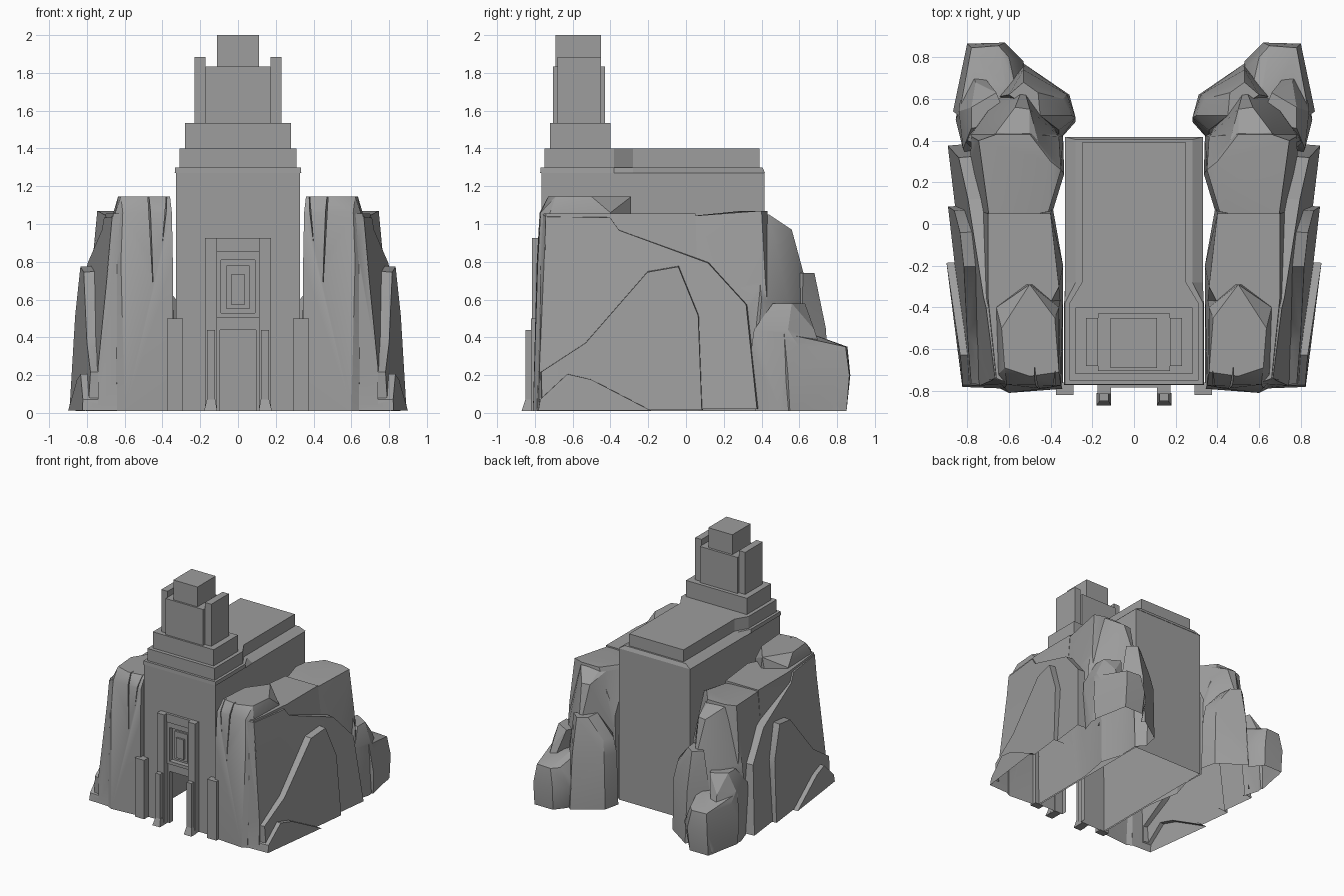
import bpy, bmesh, math
from mathutils import Vector

old = bpy.data.objects.get("Cube")
if old:
    bpy.data.objects.remove(old, do_unlink=True)

stone = bpy.data.materials.new("grey stone")
stone.use_nodes = True
stone.diffuse_color = (0.34, 0.34, 0.34, 1)
stone.node_tree.nodes["Principled BSDF"].inputs["Base Color"].default_value = stone.diffuse_color


def finish(name, bm, mirrored=False):
    bmesh.ops.recalc_face_normals(bm, faces=bm.faces)
    mesh = bpy.data.meshes.new(name)
    bm.to_mesh(mesh)
    bm.free()
    mesh.materials.append(stone)
    ob = bpy.data.objects.new(name, mesh)
    bpy.context.collection.objects.link(ob)
    if mirrored:
        mirror(ob)
    return ob


def mirror(ob):
    ob.modifiers.new("both sides", 'MIRROR').use_mirror_merge = False


def loft(name, lower, upper, triangles=False, **options):
    """Closed solid between two matching loops of points."""
    bm = bmesh.new()
    a = [bm.verts.new(p) for p in lower]
    b = [bm.verts.new(p) for p in upper]
    bm.faces.new(a)
    bm.faces.new(b)
    for i in range(len(a)):
        j = (i + 1) % len(a)
        bm.faces.new((a[i], a[j], b[j], b[i]))
    if triangles:
        bmesh.ops.triangulate(bm, faces=bm.faces)
    return finish(name, bm, **options)


def at_height(outline, z):
    return [(x, y, z) for x, y in outline]


def prism(name, outline, bottom, top, **options):
    return loft(name, at_height(outline, bottom), at_height(outline, top), **options)


def box(name, xs, ys, zs, **options):
    (x0, x1), (y0, y1) = xs, ys
    return prism(name, [(x0, y0), (x1, y0), (x1, y1), (x0, y1)], *zs, **options)


def combine(target, tool, operation):
    tool.hide_render = True
    mod = target.modifiers.new("combine", 'BOOLEAN')
    mod.operation = operation
    mod.solver = 'EXACT'
    mod.object = tool
    with bpy.context.temp_override(object=target, active_object=target):
        bpy.ops.object.modifier_apply(modifier=mod.name)
    bpy.data.objects.remove(tool, do_unlink=True)


def remove_faces(ob, rule):
    bm = bmesh.new()
    bm.from_mesh(ob.data)
    bmesh.ops.delete(bm, geom=[f for f in bm.faces if rule(f)], context='FACES')
    bm.to_mesh(ob.data)
    bm.free()


def on_ground(face):
    return all(v.co.z < .025 for v in face.verts)


def rock(name, layers, mirrored=False):
    """Convex boulder from {height: plan points}."""
    bm = bmesh.new()
    for z, plan in layers.items():
        for x, y in plan:
            bm.verts.new((x, y, z))
    hull = bmesh.ops.convex_hull(bm, input=bm.verts)
    spare = set(hull["geom_interior"]) | set(hull["geom_unused"])
    bmesh.ops.delete(bm, geom=[v for v in spare if isinstance(v, bmesh.types.BMVert)], context='VERTS')
    bmesh.ops.dissolve_limit(bm, angle_limit=.03, verts=bm.verts, edges=bm.edges)
    return finish(name, bm, mirrored)


def slab(name, profile, reach, lean, taper, bend):
    """Leaning sheet of rock with a side outline, thinning to the front."""
    centre = sum((Vector(p) for p in profile), Vector((0, 0))) / len(profile)
    outer = []
    for p in profile:
        y, z = centre.lerp(Vector(p), .96)
        z = z if p[1] > .03 else p[1]
        outer.append((reach - lean * z - taper * max(0, bend - y), y, z))
    return loft(name, [(.6, y, z) for y, z in profile], outer, triangles=True)


# Open-bottomed hall with a doorway and a stepped window recess
hall = box("hall", (-.328, .328), (-.765, .415), (.01, 1.27))
combine(hall, box("doorway", (-.095, .095), (-.9, -.72), (-.1, .44)), 'DIFFERENCE')
combine(hall, box("window recess", (-.09, .09), (-.9, -.735), (.53, .81)), 'DIFFERENCE')
remove_faces(hall, lambda f: on_ground(f) or all(abs(v.co.y + .72) < .001 for v in f.verts))
box("window_frame", (-.06, .06), (-.75, -.73), (.55, .78))
box("window_pane", (-.035, .035), (-.765, -.73), (.57, .735))


# Roof layers, wider at the front
def roof_outline(front, rear, y0, y1):
    half = [(front, y0), (front, -.38), (rear, -.28), (rear, y1)]
    return half + [(-x, y) for x, y in reversed(half)]


loft("roof_ledge", at_height(roof_outline(.335, .33, -.772, .418), 1.27),
     at_height(roof_outline(.332, .28, -.77, .405), 1.3))
prism("roof_cap", roof_outline(.31, .25, -.75, .39), 1.3, 1.4)

# Stepped tower
box("tower_base", (-.28, .28), (-.72, -.4), (1.4, 1.535))
box("tower_shaft", (-.172, .172), (-.705, -.43), (1.535, 1.835))
box("tower_fin", (.172, .23), (-.68, -.45), (1.535, 1.885), mirrored=True)
box("tower_top", (-.112, .11), (-.69, -.45), (1.835, 2))

# Entrance columns, lintel and pillars
box("tall_column", (.11, .175), (-.815, -.76), (.01, .925), mirrored=True)
box("lintel", (-.11, .11), (-.785, -.76), (.855, .925))
box("window_surround_top", (-.11, .11), (-.775, -.76), (.81, .855))
box("window_surround_base", (-.11, .11), (-.775, -.76), (.505, .53))
box("window_surround_side", (.09, .11), (-.775, -.76), (.53, .81), mirrored=True)
box("front_column", (.122, .165), (-.85, -.81), (.01, .44), mirrored=True)
rock("column_foot", {.01: [(.11, -.87), (.18, -.87), (.18, -.81), (.11, -.81)],
                     .07: [(.12, -.85), (.165, -.85), (.165, -.81), (.12, -.81)]}, mirrored=True)
box("side_pillar", (.29, .375), (-.82, -.76), (.01, .5), mirrored=True)

# Cliff: front block with cracks
cliff = rock("cliff", {
    .01: [(.34, -.79), (.6, -.81), (.64, -.79), (.7, -.3), (.34, -.3)],
    .8: [(.345, -.79), (.62, -.785), (.65, -.76)],
    1.06: [(.35, -.775), (.61, -.77), (.65, -.72), (.66, -.4), (.36, -.4)],
    1.145: [(.36, -.71), (.5, -.73), (.62, -.69), (.635, -.5), (.5, -.29), (.38, -.45)]})
for x, low, shift in ((.45, .67, .03), (.4, .9, -.025)):
    combine(cliff, rock("crack", {
        low: [(x, -.83), (x, -.78)],
        1.2: [(x + shift, -.83), (x + shift - .02, -.83), (x + shift, -.67)]}), 'DIFFERENCE')


def fuse(part):
    combine(cliff, part, 'UNION')


# Cliff: blocks leaving a notch beside the hall
fuse(rock("middle_cliff", {
    .01: [(.34, -.5), (.34, -.2), (.39, .08), (.8, .08), (.79, -.5), (.74, -.78), (.6, -.79)],
    .25: [(.74, -.775)],
    1.055: [(.36, -.3), (.4, .05), (.7, .05), (.7, -.35), (.66, -.74), (.6, -.765)]}))
fuse(rock("rear_cliff", {
    .01: [(.39, .06), (.335, .24), (.34, .42), (.5, .55), (.78, .48), (.8, 0)],
    .7: [(.78, .42), (.345, .24), (.36, .42)],
    1.04: [(.41, .06), (.69, 0), (.35, .26)],
    1.07: [(.66, .43), (.745, .4), (.4, .3), (.5, .43)]}))

# Cliff: layered outer sheets
fuse(slab("upper_sheet", [(-.78, .02), (-.765, 1.055), (-.41, 1.05), (-.36, .98),
                          (.13, .8), (.34, .57), (.4, .02)], .895, .09, .125, .34))
fuse(slab("middle_sheet", [(-.78, .015), (-.785, .21), (-.54, .37), (-.2, .76),
                           (-.03, .79), (.08, .52), (.1, .015)], .893, .06, .12, .06))
fuse(slab("lower_sheet", [(-.79, .012), (-.78, .07), (-.63, .21), (-.5, .18), (-.17, .012)],
          .9, .06, .14, -.24))

# Cliff: boulders stepping down at the back
fuse(rock("high_boulder", {
    .01: [(.36, .36), (.5, .68), (.72, .6), (.82, .35)],
    .6: [(.36, .42), (.8, .4), (.7, .54), (.53, .66)],
    .97: [(.5, .55), (.57, .56), (.66, .46)],
    1.05: [(.5, .42), (.66, .44), (.68, .36), (.45, .36)]}))
fuse(rock("inner_boulder", {
    .01: [(.28, .49), (.31, .62), (.53, .77), (.7, .6), (.36, .4)],
    .45: [(.28, .51), (.32, .62), (.53, .74)],
    .57: [(.3, .52), (.34, .6), (.36, .45)],
    .74: [(.46, .63), (.53, .68), (.6, .62), (.45, .52)]}))
fuse(rock("outer_boulder", {
    .01: [(.79, .3), (.855, .5), (.81, .82), (.76, .7)],
    .44: [(.82, .36), (.84, .54), (.76, .68), (.7, .4)],
    .58: [(.78, .46), (.78, .56), (.66, .63), (.6, .48)]}))
fuse(rock("low_boulder", {
    .01: [(.56, .76), (.63, .85), (.8, .85), (.86, .55), (.7, .45), (.5, .6)],
    .2: [(.53, .78), (.62, .87), (.8, .865), (.868, .54)],
    .35: [(.6, .8), (.65, .855), (.78, .845), (.81, .68)],
    .42: [(.62, .66), (.84, .52), (.56, .62)]}))

# Cliff: open the underside, soften the facets and repeat on the other side
remove_faces(cliff, on_ground)
bpy.ops.object.select_all(action='DESELECT')
cliff.select_set(True)
bpy.context.view_layer.objects.active = cliff
bpy.ops.object.shade_smooth_by_angle(angle=math.radians(25))
mirror(cliff)
